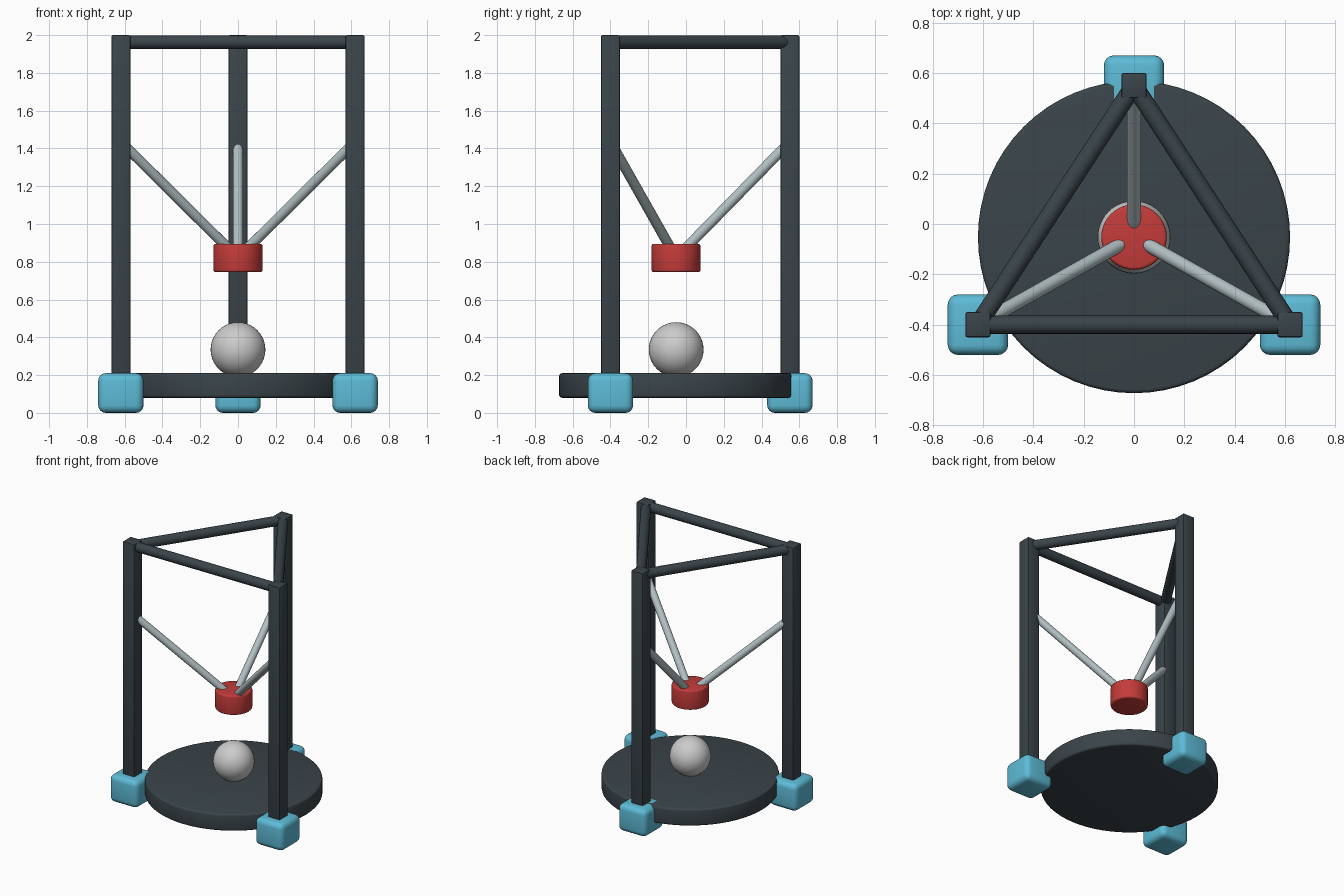
import bpy
from math import radians
from mathutils import Vector

if "Cube" in bpy.data.objects:
    bpy.data.objects.remove(bpy.data.objects["Cube"])


def material(name, rgb):
    m = bpy.data.materials.new(name)
    m.diffuse_color = (*rgb, 1)
    m.use_nodes = True
    m.node_tree.nodes["Principled BSDF"].inputs["Base Color"].default_value = m.diffuse_color
    return m


DARK = material("dark_frame", (0.042, 0.058, 0.068))
BLUE = material("blue_foot", (0.11, 0.50, 0.68))
RED = material("red_head", (0.55, 0.045, 0.042))
SILVER = material("silver_arm", (0.45, 0.53, 0.55))


def finish(name, mat, bevel=0, segments=3):
    o = bpy.context.object
    o.name = o.data.name = name
    if mat:
        o.data.materials.append(mat)
    if bevel:
        b = o.modifiers.new("bevel", 'BEVEL')
        b.width, b.segments, b.limit_method = bevel, segments, 'ANGLE'
        bpy.ops.object.modifier_apply(modifier=b.name)
    bpy.ops.object.shade_smooth_by_angle(angle=radians(35))
    return o


def box(name, lo, hi, mat, bevel, segments=3):
    lo, hi = Vector(lo), Vector(hi)
    bpy.ops.mesh.primitive_cube_add(size=1, location=(lo + hi) / 2)
    bpy.context.object.scale = hi - lo
    bpy.ops.object.transform_apply(location=False, rotation=False)
    return finish(name, mat, bevel, segments)


def rod(name, a, b, r, mat, sides=24, bevel=0):
    a, b = Vector(a), Vector(b)
    d = b - a
    bpy.ops.mesh.primitive_cylinder_add(
        vertices=sides, radius=r, depth=d.length, location=(a + b) / 2,
        rotation=d.to_track_quat('Z', 'Y').to_euler())
    return finish(name, mat, bevel)


CY = -0.052  # y of the shared centre axis
posts = {"left": (-0.62, -0.40), "right": (0.62, -0.40), "back": (0, 0.55)}

# Feet, posts and arms, one set per corner
for key, (x, y) in posts.items():
    box(key + "_foot", (x - .12, y - .12, 0), (x + .12, y + .12, .21), BLUE, 0.04, 4)
    box(key + "_post", (x - .05, y - .05, .1), (x + .05, y + .05, 2), DARK, 0.008, 2)
    rod(key + "_arm", (x, y, 1.435), (0, CY, 0.82), 0.027, SILVER)

# Round top rails joining the posts
names = list(posts)
for i, a in enumerate(names):
    b = names[(i + 1) % 3]
    rod(f"{a}_{b}_rail", (*posts[a], 1.963), (*posts[b], 1.963), 0.036, DARK)

# Round bed, sphere on it and hanging head
rod("bed", (0, CY, 0.08), (0, CY, 0.21), 0.62, DARK, 64, 0.015)
rod("print_head", (0, CY, 0.745), (0, CY, 0.895), 0.13, RED, 40, 0.012)
bpy.ops.mesh.primitive_uv_sphere_add(segments=40, ring_count=20, radius=0.145,
                                     location=(0, CY, 0.335))
finish("ball", None)
